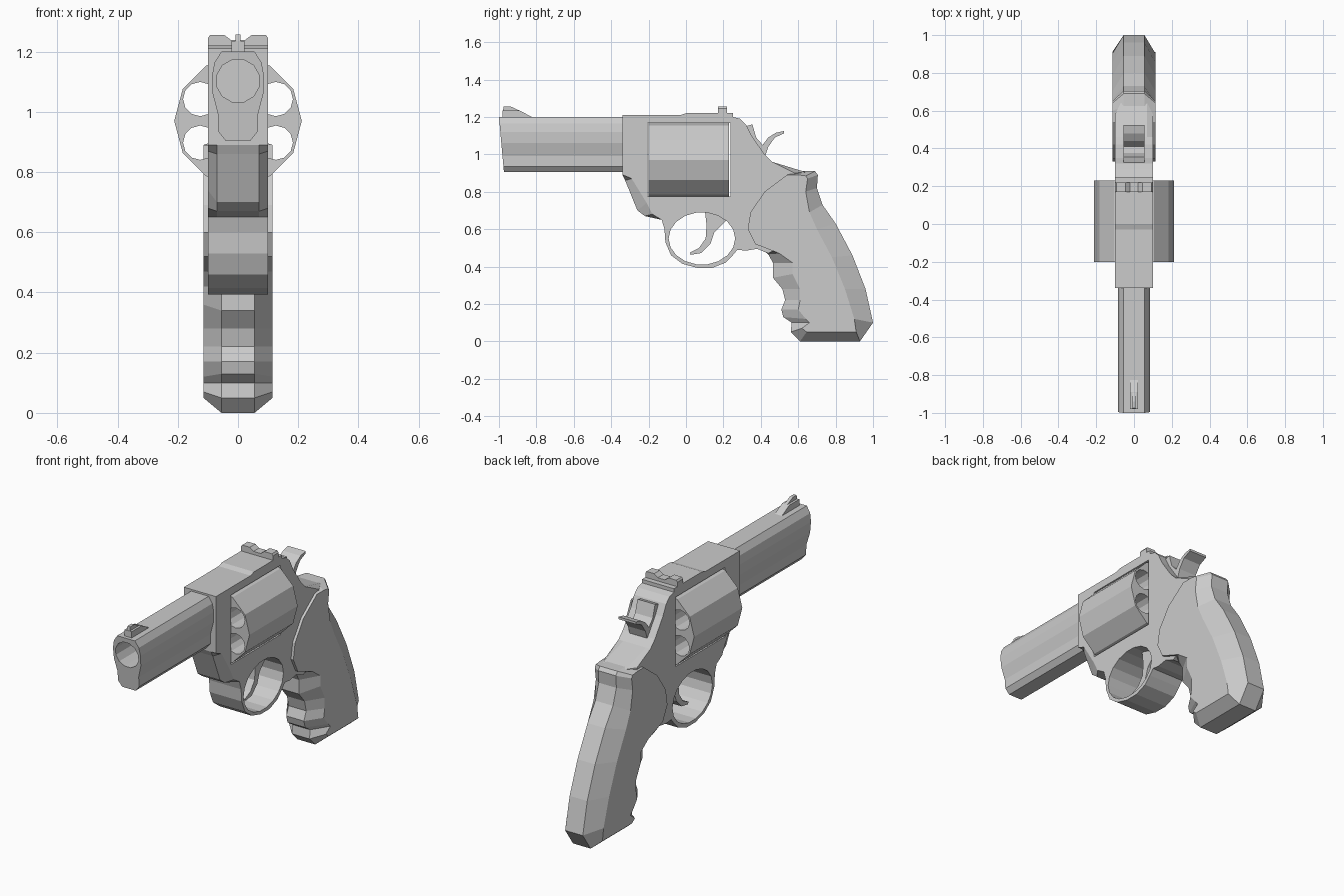
import bpy, bmesh, math
from mathutils import Vector

if "Cube" in bpy.data.objects:
    bpy.data.objects.remove(bpy.data.objects["Cube"])


def add_loft(bm, rings):
    vs = [[bm.verts.new(p) for p in r] for r in rings]
    n = len(vs[0])
    for a, b in zip(vs, vs[1:]):
        for i in range(n):
            j = (i + 1) % n
            bm.faces.new((a[i], a[j], b[j], b[i]))
    bm.faces.new(vs[0][::-1])
    bm.faces.new(vs[-1])


def build(name, *lofts):
    bm = bmesh.new()
    for rings in lofts:
        add_loft(bm, rings)
    bmesh.ops.recalc_face_normals(bm, faces=bm.faces)
    me = bpy.data.meshes.new(name)
    bm.to_mesh(me)
    bm.free()
    ob = bpy.data.objects.new(name, me)
    bpy.context.collection.objects.link(ob)
    return ob


def side_rings(pts, half):
    """Side profile (y, z) extruded across x."""
    return [[(x, y, z) for y, z in pts] for x in (-half, half)]


def chamfered_rings(pts, edge, half):
    """Points (y, z) or (y, z, side_y, side_z): outline at edge, side face at half."""
    outer = [p[:2] for p in pts]
    inner = [p[-2:] for p in pts]
    return [[(x, y, z) for y, z in loop] for x, loop in
            ((-half, inner), (-edge, outer), (edge, outer), (half, inner))]


def along_y(pts, y0, y1):
    """Section (x, z) extruded along y."""
    return [[(x, y, z) for x, z in pts] for y in (y0, y1)]


def circle(cx, cz, rx, n, rz=None, start=0.0):
    return [(cx + rx * math.cos(start + 2 * math.pi * i / n),
             cz + (rz or rx) * math.sin(start + 2 * math.pi * i / n)) for i in range(n)]


def mirrored(half):
    return half + [(-x, z) for x, z in reversed(half)]


def cut(ob, cutter):
    m = ob.modifiers.new("cut", 'BOOLEAN')
    m.operation = 'DIFFERENCE'
    m.solver = 'EXACT'
    m.object = cutter
    bpy.context.view_layer.objects.active = ob
    bpy.ops.object.modifier_apply(modifier=m.name)
    bpy.data.objects.remove(cutter)


# Frame with the guard loop, guard opening and cylinder window
frame = build("frame", chamfered_rings([
    (-.34, 1.21), (-.34, .89), (-.325, .86, -.29, .87), (-.26, .70, -.21, .74),
    (-.22, .67, -.18, .68), (-.13, .65), (-.115, .6), (-.11, .53), (-.08, .46),
    (-.02, .415), (.06, .393), (.14, .393), (.21, .42), (.25, .46), (.275, .49),
    (.32, .485), (.38, .495), (.44, .47), (.5, .5), (.6, .75),
    (.64, .905, .58, .9), (.46, .96), (.42, 1.0), (.35, 1.1), (.32, 1.16),
    (.29, 1.19), (.25, 1.2), (.25, 1.22), (0, 1.22), (-.03, 1.21)], .07, .1))
cut(frame, build("guard_cutter", side_rings(circle(.085, .55, .178, 18, .14), .3)))
cut(frame, build("window_cutter", side_rings(
    [(-.207, .775), (.237, .775), (.237, 1.167), (-.207, 1.167)], .3)))

# Barrel with a slightly slanted muzzle and a bore
section = mirrored([(.055, 1.2), (.078, 1.165), (.086, 1.12), (.084, 1.06),
                    (.066, .99), (.066, .935), (.042, .905)])
barrel = build("barrel", [[(x, -1 + .09 * (1.2 - z), z) for x, z in section],
                          [(x, -.32, z) for x, z in section]])
cut(barrel, build("bore_cutter", along_y(
    circle(0, 1.103, .073, 12, start=math.pi / 12), -1.2, -.4)))

# Twelve-sided cylinder with six through chambers
drum = build("cylinder", along_y(circle(0, .97, .212, 12), -.2, .23))
chambers = []
for i in range(6):
    a = math.radians(30 + 60 * i)
    chambers.append(along_y(
        circle(.145 * math.cos(a), .97 + .145 * math.sin(a), .057, 12), -.4, .4))
cut(drum, build("chamber_cutter", *chambers))

# Grip with finger grooves and chamfered edges
build("grip", chamfered_rings([
    (.44, .465, .50, .47), (.465, .42, .57, .42), (.465, .34, .57, .36),
    (.515, .28, .61, .28), (.53, .22, .61, .22), (.51, .17, .60, .17),
    (.52, .13, .64, .12), (.565, .10, .66, .10), (.56, .05, .62, .07),
    (.61, 0, .645, .05), (.93, 0, .91, .05), (1.0, .10, .90, .12),
    (.96, .28, .85, .28), (.89, .46, .78, .45), (.80, .63, .70, .60),
    (.73, .73, .66, .69), (.70, .82, .64, .80), (.705, .89, .65, .87),
    (.69, .91, .64, .885), (.62, .91, .60, .89),
    (.54, .89), (.42, .80), (.345, .69), (.33, .60), (.37, .52)], .055, .115))

# Trigger
build("trigger", side_rings([
    (.10, .71), (.11, .62), (.105, .55), (.07, .50), (.02, .475), (.025, .463),
    (.08, .472), (.13, .52), (.15, .58), (.22, .65), (.22, .71)], .03))

# Hammer with a curved spur
build("hammer", side_rings([
    (.30, 1.10), (.32, 1.15), (.355, 1.16), (.375, 1.09), (.41, 1.05),
    (.44, 1.09), (.48, 1.115), (.525, 1.125), (.525, 1.112), (.475, 1.09),
    (.44, 1.04), (.42, .98), (.36, .98)], .055))

# Front sight: ramp base and thin blade
build("front_sight_base", side_rings(
    [(-.98, 1.19), (-.98, 1.235), (-.89, 1.235), (-.825, 1.2), (-.825, 1.19)], .022))
build("front_sight_blade", side_rings(
    [(-.98, 1.22), (-.975, 1.257), (-.94, 1.257), (-.86, 1.22)], .009))

# Rear sight: notched bar across the frame
build("rear_sight", along_y(mirrored(
    [(.1, 1.215), (.1, 1.245), (.093, 1.255), (.045, 1.255), (.022, 1.238)]), .17, .22))
